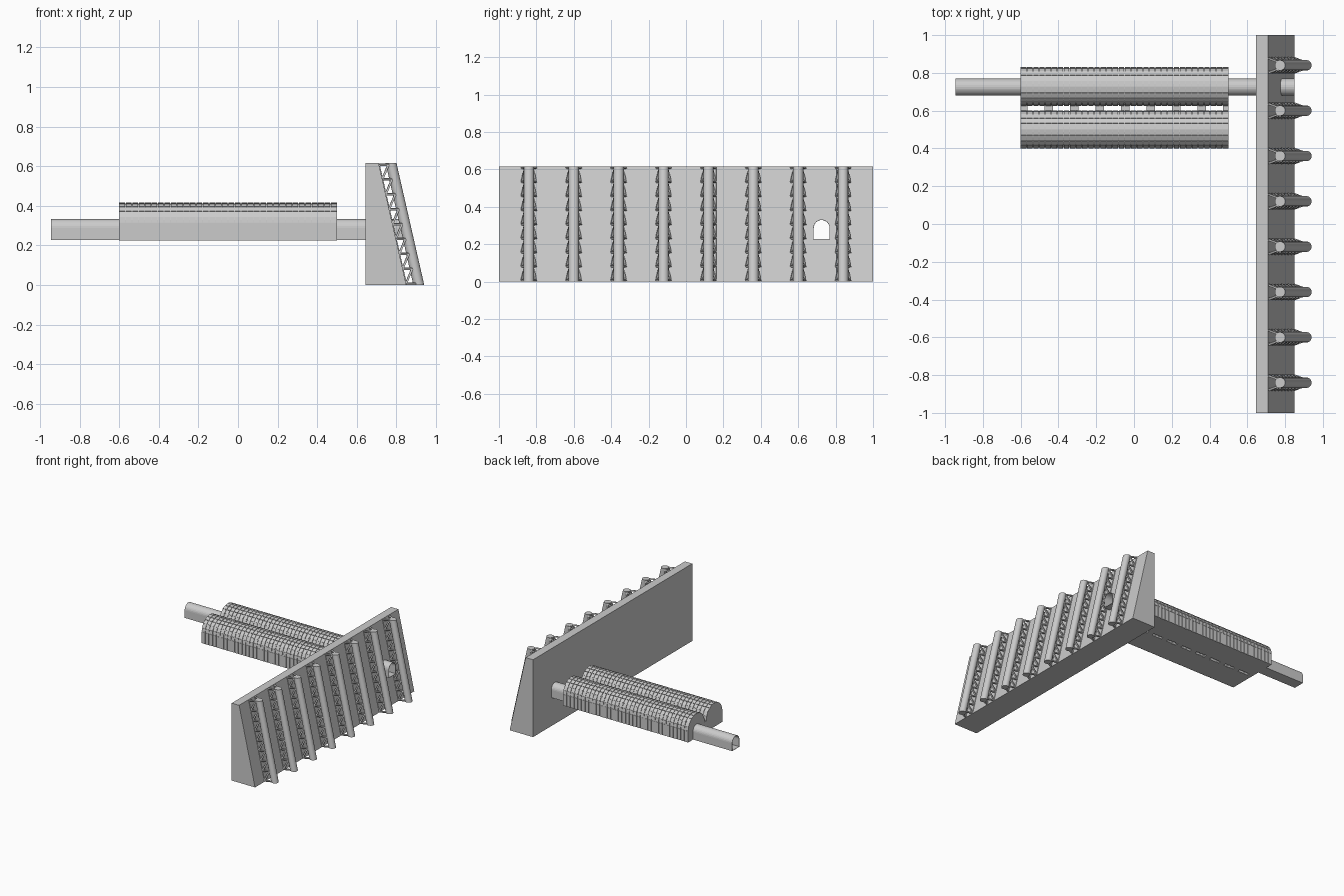
import bpy, bmesh, math
from mathutils import Vector

if "Cube" in bpy.data.objects:
    bpy.data.objects.remove(bpy.data.objects["Cube"])


def make_object(name, bm):
    bmesh.ops.recalc_face_normals(bm, faces=bm.faces)
    mesh = bpy.data.meshes.new(name)
    bm.to_mesh(mesh)
    bm.free()
    ob = bpy.data.objects.new(name, mesh)
    bpy.context.collection.objects.link(ob)
    return ob


def loft(bm, a, b, caps=True):
    """Skin two matching closed loops of points."""
    va, vb = [bm.verts.new(p) for p in a], [bm.verts.new(p) for p in b]
    n = len(va)
    for i in range(n):
        bm.faces.new((va[i], va[(i + 1) % n], vb[(i + 1) % n], vb[i]))
    if caps:
        bm.faces.new(va)
        bm.faces.new(vb)


def arch(cy, r, floor, spring, n):
    """Horseshoe outline: straight walls, half-round roof."""
    pts = [(cy + r * math.cos(math.pi * i / n), spring + r * math.sin(math.pi * i / n))
           for i in range(n + 1)]
    return [(cy + r, floor)] + pts + [(cy - r, floor)]


def extrude_x(bm, prof, x0, x1):
    loft(bm, [(x0, y, z) for y, z in prof], [(x1, y, z) for y, z in prof])


def bar(bm, a, b, w=0.01):
    """Thin square strut between two points."""
    a, b = Vector(a), Vector(b)
    d = (b - a).normalized()
    u = d.cross(Vector((0, 1, 0.3))).normalized() * w / 2
    v = d.cross(u).normalized() * w / 2
    ring = (u + v, u - v, -u - v, v - u)
    loft(bm, [a + o for o in ring], [b + o for o in ring])


def cut(ob, cutter):
    m = ob.modifiers.new("tunnel_cut", 'BOOLEAN')
    m.operation, m.solver, m.object = 'DIFFERENCE', 'EXACT', cutter


H = 0.615
FLOOR, TUN_Y, TUN_R = 0.225, 0.725, 0.045

# Tunnel: open thin-walled tube
bm = bmesh.new()
outer = arch(TUN_Y, TUN_R, FLOOR + 0.001, 0.287, 14)
inner = arch(TUN_Y, TUN_R - 0.003, FLOOR + 0.004, 0.287, 14)
for prof in (outer, inner):
    loft(bm, [(-0.945, y, z) for y, z in prof], [(0.85, y, z) for y, z in prof], False)
bm.verts.ensure_lookup_table()
n = len(outer)
for s in (0, n):
    for i in range(n):
        j = (i + 1) % n
        bm.faces.new([bm.verts[k] for k in (s + i, s + j, 2 * n + s + j, 2 * n + s + i)])
make_object("tunnel", bm)

# Hidden cutter for the tunnel opening
bm = bmesh.new()
extrude_x(bm, arch(TUN_Y, TUN_R - 0.0015, FLOOR + 0.0025, 0.287, 14), -1.2, 1.2)
cutter = make_object("tunnel_cutter", bm)
cutter.hide_render = True
cutter.hide_viewport = True

# Dam wall
bm = bmesh.new()
prof = [(0.645, 0), (0.85, 0), (0.71, H), (0.645, H)]
loft(bm, [(x, -1, z) for x, z in prof], [(x, 1, z) for x, z in prof])
cut(make_object("dam_wall", bm), cutter)

# Vaulted halls: core plus raised lining panels in rings
X0, X1, RINGS, SEG = -0.6, 0.5, 34, 10
SPRING = 0.314
for name, cy, r in (("north_hall", 0.727, 0.103), ("south_hall", 0.501, 0.101)):
    bm = bmesh.new()
    extrude_x(bm, arch(cy, r - 0.005, FLOOR, SPRING, 20), X0, X1)
    core = make_object(name + "_core", bm)
    if name == "north_hall":
        cut(core, cutter)
    bm = bmesh.new()
    step = (X1 - X0) / RINGS
    ri = r - 0.007
    for k in range(RINGS):
        xa, xb = X0 + k * step + 0.002, X0 + (k + 1) * step - 0.002
        if k == 0:
            xa = X0
        if k == RINGS - 1:
            xb = X1
        for i in range(SEG):
            a0 = math.pi * i / SEG + 0.015
            a1 = math.pi * (i + 1) / SEG - 0.015
            extrude_x(bm, [(cy + q * math.cos(a), SPRING + q * math.sin(a))
                           for q, a in ((ri, a0), (r, a0), (r, a1), (ri, a1))], xa, xb)
        for s in (-1, 1):
            extrude_x(bm, [(cy + s * ri, FLOOR), (cy + s * r, FLOOR),
                           (cy + s * r, SPRING), (cy + s * ri, SPRING)], xa, xb)
    make_object(name + "_lining", bm)

# Cross passages linking the two halls
bm = bmesh.new()
for k in range(9):
    x = -0.5855 + 0.135 * k
    extrude_x(bm, [(0.595, FLOOR), (0.63, FLOOR), (0.63, 0.31), (0.595, 0.31)],
              max(X0, x - 0.0225), min(X1, x + 0.0225))
make_object("cross_passages", bm)

# Sloping pipes with lattice brackets on the dam face
PIPE_R, BAYS = 0.0275, 8


def face_x(z):
    return 0.85 - 0.14 * z / H


for k in range(8):
    y = 0.84 - 0.24 * k
    bm = bmesh.new()
    ring = [(PIPE_R * math.cos(math.tau * i / 24), PIPE_R * math.sin(math.tau * i / 24))
            for i in range(24)]
    loft(bm, [(0.913 + u, y + v, 0) for u, v in ring], [(0.773 + u, y + v, H) for u, v in ring])
    ob = make_object(f"pipe_{k + 1}", bm)
    ob.data.shade_smooth()
    ob.data.set_sharp_from_angle(angle=math.radians(40))

    bm = bmesh.new()
    zs = [0.007 + (H - 0.014) * i / BAYS for i in range(BAYS + 1)]
    for s in (-1, 1):
        def wall(z): return (face_x(z), y + s * 0.038, z)
        def pipe(z): return (face_x(z) + 0.048, y + s * 0.02, z)
        bar(bm, wall(zs[0]), wall(zs[-1]), 0.008)
        for i, z in enumerate(zs):
            bar(bm, wall(z), pipe(z))
            if i < BAYS:
                bar(bm, wall(z), pipe(zs[i + 1]))
    make_object(f"bracket_{k + 1}", bm)
